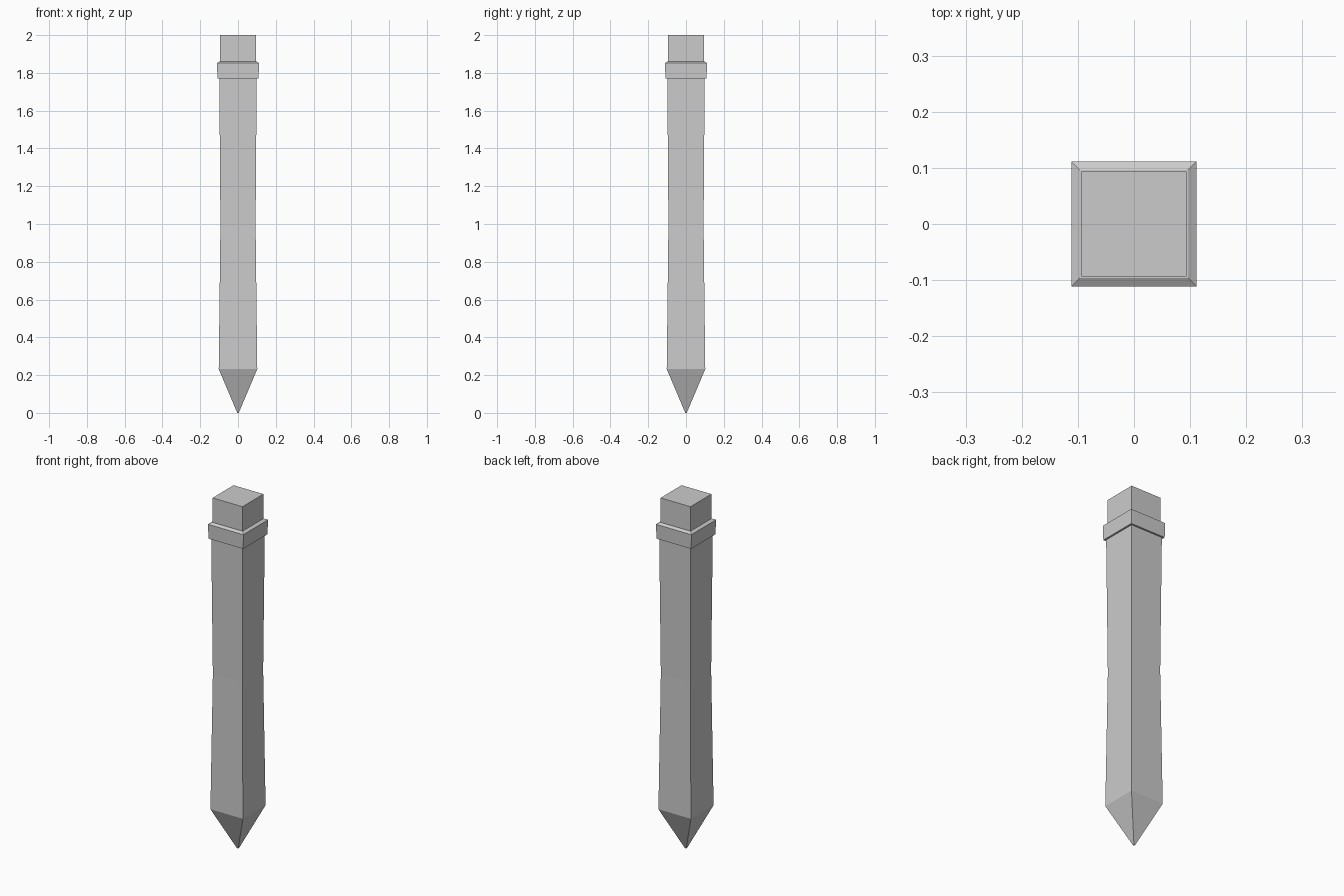
import bpy
import bmesh

cube = bpy.data.objects.get("Cube")
if cube:
    bpy.data.objects.remove(cube, do_unlink=True)

# Single plain grey
grey = bpy.data.materials.new("plain_grey")
grey.use_nodes = True
colour = (0.6, 0.6, 0.6, 1.0)
grey.diffuse_color = colour
grey.node_tree.nodes["Principled BSDF"].inputs["Base Color"].default_value = colour


def square_loft(name, profile):
    """Closed square column through (half width, height) rings."""
    bm = bmesh.new()
    corners = [(-1, -1), (1, -1), (1, 1), (-1, 1)]
    rings = [[bm.verts.new((x * r, y * r, z)) for x, y in corners] for r, z in profile]
    for low, high in zip(rings, rings[1:]):
        for i in range(4):
            j = (i + 1) % 4
            bm.faces.new((low[i], low[j], high[j], high[i]))
    bm.faces.new(rings[0][::-1])
    bm.faces.new(rings[-1])
    mesh = bpy.data.meshes.new(name)
    bm.to_mesh(mesh)
    bm.free()
    mesh.materials.append(grey)
    obj = bpy.data.objects.new(name, mesh)
    bpy.context.collection.objects.link(obj)
    return obj


# Pointed post with a slightly narrowed waist
square_loft("pointed_shaft", [(0.004, 0), (0.102, 0.232), (0.093, 1.0), (0.099, 1.78)])

# Collar with a shallow sloping top
square_loft("collar", [(0.109, 1.77), (0.111, 1.852), (0.096, 1.861)])

# Square head above the collar
square_loft("head_block", [(0.094, 1.8), (0.094, 2.0)])
